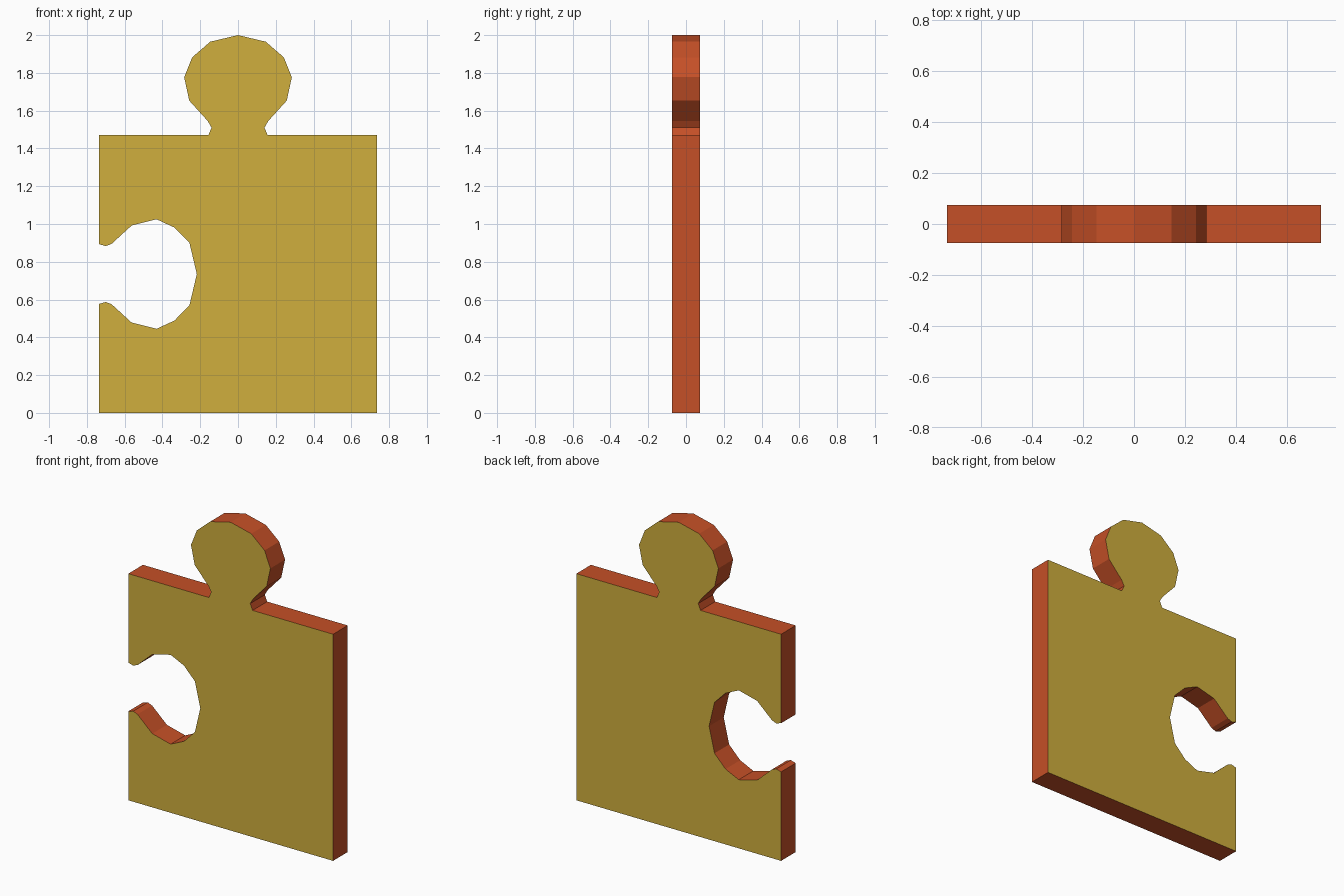
import bpy, bmesh

if "Cube" in bpy.data.objects:
    bpy.data.objects.remove(bpy.data.objects["Cube"])

HALF = 0.735      # half width of the square body
TOP = 1.47        # top edge of the body
DEPTH = 0.15      # thickness


def material(name, rgb):
    m = bpy.data.materials.new(name)
    m.diffuse_color = (*rgb, 1.0)
    m.use_nodes = True
    m.node_tree.nodes["Principled BSDF"].inputs["Base Color"].default_value = m.diffuse_color
    return m


yellow = material("mustard yellow", (0.63, 0.43, 0.047))
red = material("rust red", (0.56, 0.08, 0.02))

# Knob: right half from neck to crown, mirrored for the left half
knob_half = [(0.157, TOP), (0.14, 1.51), (0.16, 1.545), (0.258, 1.653),
             (0.285, 1.777), (0.243, 1.882), (0.147, 1.965)]
knob = knob_half + [(0, 2.0)] + [(-x, z) for x, z in reversed(knob_half)]

# Socket: upper half from the left edge inward, mirrored about mid height
socket_half = [(-HALF, 0.893), (-0.70, 0.883), (-0.669, 0.895), (-0.563, 0.992),
               (-0.431, 1.025), (-0.336, 0.981), (-0.257, 0.9)]
socket = socket_half + [(-0.218, TOP / 2)] + [(x, TOP - z) for x, z in reversed(socket_half)]

outline = [(-HALF, 0), (HALF, 0), (HALF, TOP)] + knob + [(-HALF, TOP)] + socket

# Extrude the outline into a flat plate
bm = bmesh.new()
front = bm.faces.new([bm.verts.new((x, -DEPTH / 2, z)) for x, z in outline])
back = bmesh.ops.extrude_face_region(bm, geom=[front], use_keep_orig=True)
bmesh.ops.translate(bm, vec=(0, DEPTH, 0),
                    verts=[v for v in back["geom"] if isinstance(v, bmesh.types.BMVert)])
bmesh.ops.recalc_face_normals(bm, faces=bm.faces)

# Yellow front and back, red rim
for f in bm.faces:
    f.material_index = 0 if abs(f.normal.y) > 0.5 else 1

mesh = bpy.data.meshes.new("puzzle_piece")
bm.to_mesh(mesh)
bm.free()
mesh.materials.append(yellow)
mesh.materials.append(red)
obj = bpy.data.objects.new("puzzle_piece", mesh)
bpy.context.collection.objects.link(obj)
